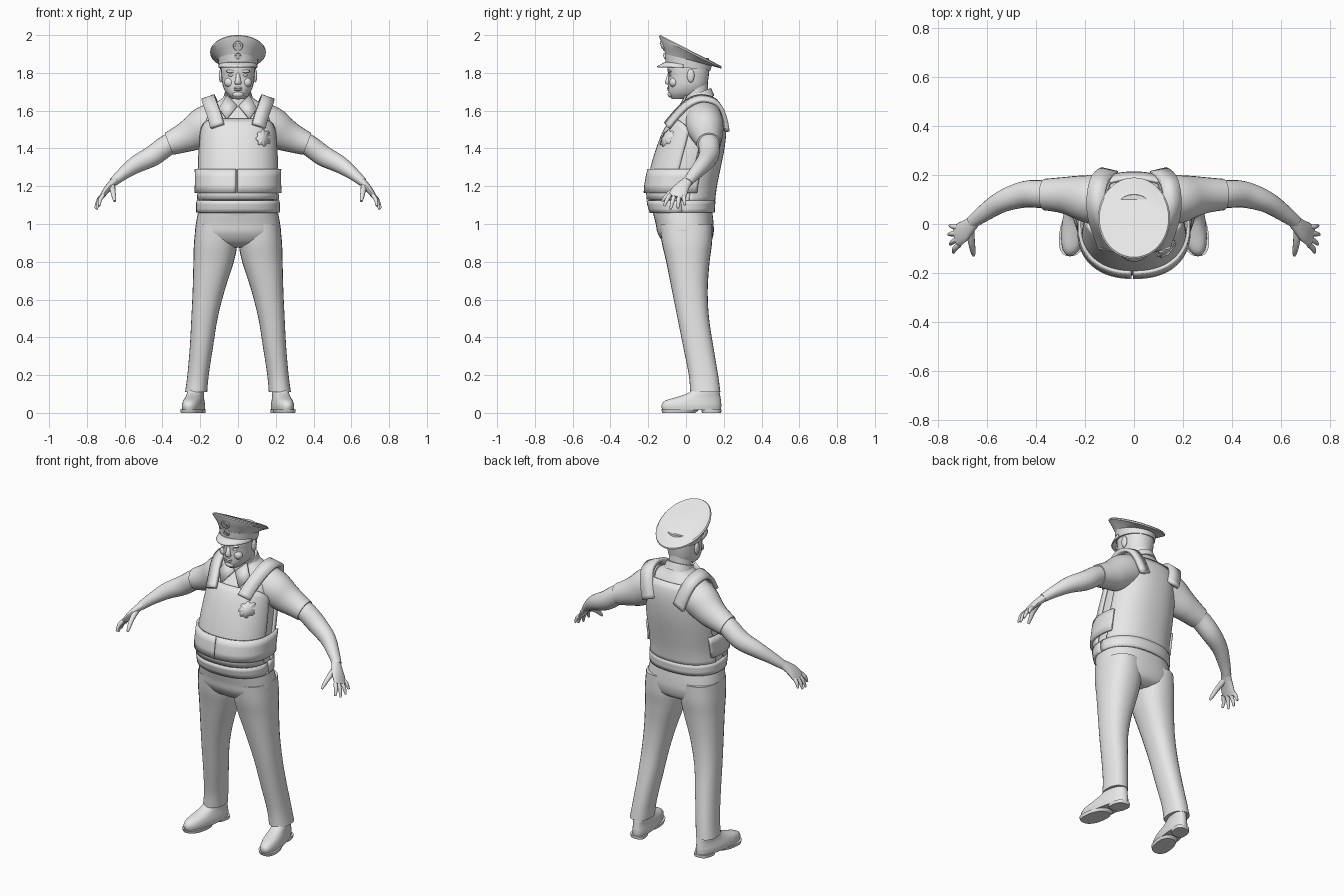
import bpy, bmesh, math
from mathutils import Vector as V

if "Cube" in bpy.data.objects:
    bpy.data.objects.remove(bpy.data.objects["Cube"])

grey = bpy.data.materials.new("plain_grey")
grey.diffuse_color = (0.8, 0.8, 0.8, 1)
grey.use_nodes = True
grey.node_tree.nodes["Principled BSDF"].inputs["Base Color"].default_value = grey.diffuse_color


def finish(name, verts, faces, mirror=False, thick=0, angle=40):
    """Make a smooth-shaded object, optionally thickened and mirrored."""
    me = bpy.data.meshes.new(name)
    me.from_pydata([tuple(v) for v in verts], [], faces)
    bm = bmesh.new()
    bm.from_mesh(me)
    bmesh.ops.recalc_face_normals(bm, faces=bm.faces)
    bm.to_mesh(me)
    bm.free()
    me.materials.append(grey)
    ob = bpy.data.objects.new(name, me)
    bpy.context.collection.objects.link(ob)
    if thick:
        m = ob.modifiers.new("thick", 'SOLIDIFY')
        m.thickness, m.offset = thick, 0
    if mirror:
        m = ob.modifiers.new("mirror", 'MIRROR')
        m.use_clip = m.use_mirror_merge = False
    bpy.ops.object.select_all(action='DESELECT')
    ob.select_set(True)
    bpy.context.view_layer.objects.active = ob
    bpy.ops.object.shade_smooth_by_angle(angle=math.radians(angle))
    return ob


def resample(rows, k=4):
    """Catmull-Rom subdivision of a table of rows."""
    out = []
    for i in range(len(rows) - 1):
        p0, p1, p2 = rows[max(i - 1, 0)], rows[i], rows[i + 1]
        p3 = rows[min(i + 2, len(rows) - 1)]
        for j in range(k):
            t = j / k
            out.append([b + .5 * t * (c - a + t * (2*a - 5*b + 4*c - d + t * (3*b - 3*c + d - a)))
                        for a, b, c, d in zip(p0, p1, p2, p3)])
    return out + [list(rows[-1])]


def power(c, e):
    return math.copysign(abs(c) ** (2 / e), c)


def loft(name, rings, n=28, e=2.0, **kw):
    """Skin closed rings, each (centre, u, v)."""
    verts, faces = [], []
    for c, u, v in rings:
        for i in range(n):
            a = math.tau * i / n
            verts.append(c + u * power(math.cos(a), e) + v * power(math.sin(a), e))
    for r in range(len(rings) - 1):
        for i in range(n):
            j = (i + 1) % n
            faces.append((r*n + i, r*n + j, r*n + n + j, r*n + n + i))
    faces += [tuple(range(n)), tuple(range(len(verts) - n, len(verts)))]
    return finish(name, verts, faces, **kw)


def stack(name, rows, e=2.0, shear=0, **kw):
    """Loft level rings from rows (z, x_left, x_right, y_front, y_back)."""
    return loft(name, [(V(((a + b)/2 + shear * (.1 - (f + k)/2), (f + k)/2, z)), V(((b - a)/2, 0, 0)),
                        V((-shear * (k - f)/2, (k - f)/2, 0))) for z, a, b, f, k in rows], e=e, **kw)


def tube(name, path, n=16, k=4, **kw):
    """Limb along rows (x, y, z, width, depth)."""
    path = resample(path, k)
    rings = []
    for i, p in enumerate(path):
        d = (V(path[min(i + 1, len(path) - 1)][:3]) - V(path[max(i - 1, 0)][:3])).normalized()
        y = V((0, 1, 0))
        u = (y - d * d.y).normalized()
        rings.append((V(p[:3]), u * p[3], d.cross(u) * p[4]))
    return loft(name, rings, n, mirror=True, **kw)


def ball(name, c, r, mirror=False):
    rings = []
    for i in range(9):
        t = math.pi * (i + .15) / 8.3
        s = math.sin(t)
        rings.append((V((c[0], c[1], c[2] + r[2] * math.cos(t))), V((r[0]*s, 0, 0)), V((0, r[1]*s, 0))))
    return loft(name, rings, 14, mirror=mirror, angle=80)


def grid(name, rows, **kw):
    """Open sheet from equal rows of points."""
    w = len(rows[0])
    faces = [(r*w + i, r*w + i + 1, r*w + w + i + 1, r*w + w + i)
             for r in range(len(rows) - 1) for i in range(w - 1)]
    return finish(name, [p for r in rows for p in r], faces, **kw)


# Torso, rows of z, half width, front y, back y
E = 2.3
TORSO = resample([(1.04, .205, -.17, .135), (1.12, .205, -.193, .14), (1.2, .2, -.193, .15),
                  (1.3, .2, -.173, .17), (1.4, .195, -.143, .19), (1.5, .187, -.103, .2),
                  (1.57, .18, -.055, .195), (1.62, .15, -.015, .175), (1.66, .09, 0, .15),
                  (1.68, .07, .01, .14)])
stack("shirt_torso", [(z, -w, w, f, b) for z, w, f, b in TORSO], E, n=40)


def body(z):
    for p, q in zip(TORSO, TORSO[1:]):
        if z <= q[0]:
            t = (z - p[0]) / (q[0] - p[0])
            return [a + (b - a) * t for a, b in zip(p, q)]


def skin(deg, z, off):
    _, w, f, b = body(z)
    a = math.radians(deg)
    return V(((w + off) * power(math.cos(a), E), (f + b)/2 + ((b - f)/2 + off) * power(math.sin(a), E), z))


def front_y(x, z):
    _, w, f, b = body(z)
    return (f + b)/2 - (b - f)/2 * (1 - min(abs(x) / w, 1) ** E) ** (1 / E)


def panel(name, a0, a1, z0, z1, off, thick, scoop=0, cols=28, rws=14):
    """Sheet following the torso, with a scooped top edge."""
    rows = []
    for r in range(rws + 1):
        row = []
        for c in range(cols + 1):
            s = c / cols
            top = z1 - scoop * abs(2*s - 1) ** 4
            row.append(skin(a0 + (a1 - a0) * s, z0 + (top - z0) * r / rws, off))
        rows.append(row)
    return grid(name, rows, thick=thick)


# Vest panels, waist band and loose shirt hem
panel("vest_front", -172, -8, 1.13, 1.555, .009, .012, .06)
panel("vest_back", 12, 168, 1.11, 1.62, .008, .012, .1)
panel("waist_band_left", -90.5, 22, 1.165, 1.29, .022, .014, rws=3)
panel("waist_band_right", -202, -91.5, 1.165, 1.29, .022, .014, rws=3)
panel("shirt_hem", 0, 360, 1.06, 1.125, .01, .012, rws=3, cols=40)

# Shoulder straps
STRAP = resample([(.11, -.1, 1.52), (.125, -.055, 1.575), (.145, 0, 1.63), (.155, .055, 1.66),
                  (.155, .11, 1.663), (.145, .165, 1.64), (.125, .197, 1.58), (.10, .213, 1.5)], 3)
grid("shoulder_strap", [[V(p) - V((.034, .008, -.012)), V(p) + V((.034, .008, -.012))] for p in STRAP],
     thick=.022, mirror=True)

# Collar and its pointed flaps
loft("collar", [(V((0, .065, 1.645)), V((.085, 0, 0)), V((0, .085, .035))),
                (V((0, .058, 1.69)), V((.072, 0, 0)), V((0, .075, .03)))], 28)
finish("collar_flap", [(.004, -.03, 1.625), (.06, 0, 1.68), (.1, -.03, 1.61), (.06, -.075, 1.555)],
       [(0, 1, 2, 3)], thick=.012, mirror=True)

# Scalloped chest badge
pts = []
for i in range(32):
    a, r = math.tau * i / 32, .036 + (.004 if i % 4 < 2 else -.003)
    x, z = .135 + r * math.cos(a), 1.455 + r * math.sin(a) * 1.1
    pts.append(V((x, front_y(min(x, .18), z) - .02, z)))
mid = V((.135, front_y(.135, 1.455) - .024, 1.455))
finish("chest_badge", pts + [mid], [(i, (i + 1) % 32, 32) for i in range(32)], thick=.008)

# Trousers
stack("trouser_hips", resample([(.875, -.1, .1, -.06, .09), (.9, -.19, .19, -.115, .13),
      (.95, -.225, .225, -.15, .146), (1.0, -.223, .223, -.16, .146), (1.06, -.212, .212, -.175, .14),
      (1.1, -.205, .205, -.18, .135)]), 2.4, n=36)
stack("trouser_leg", resample([(.11, .163, .28, .022, .182), (.2, .155, .268, .015, .17),
      (.35, .132, .255, -.015, .145), (.5, .108, .247, -.045, .122), (.65, .07, .24, -.075, .115),
      (.8, .022, .236, -.105, .125), (.9, .004, .233, -.128, .138), (1.0, .01, .223, -.14, .14)]),
      2.3, mirror=True)

# Shoes with separate sole and heel
stack("shoe", resample([(.014, .172, .276, -.125, .185), (.04, .17, .278, -.13, .187),
      (.065, .175, .273, -.11, .185), (.085, .18, .268, -.045, .182), (.11, .182, .266, .02, .178),
      (.15, .187, .261, .04, .17)], 3), 2.3, shear=.16, mirror=True)
stack("shoe_sole", [(0, .17, .278, -.125, .05), (.018, .166, .282, -.132, .07)], 2.4, .16, mirror=True)
stack("shoe_heel", [(0, .18, .27, .085, .186), (.018, .178, .272, .08, .188)], 2.8, .16, mirror=True)

# Sleeves, bare arms, hands
tube("sleeve", [(.08, .09, 1.56, .1, .1), (.17, .1, 1.522, .1, .103), (.24, .112, 1.478, .085, .09),
                (.3, .118, 1.45, .072, .075), (.365, .12, 1.424, .064, .062)], 24)
tube("arm", [(.3, .12, 1.45, .055, .055), (.37, .122, 1.42, .057, .056), (.45, .12, 1.362, .054, .055),
             (.54, .09, 1.315, .044, .046), (.61, .045, 1.265, .035, .033), (.66, .008, 1.222, .027, .024)], 20)
tube("palm", [(.648, .015, 1.232, .027, .022), (.675, -.012, 1.205, .035, .02),
              (.7, -.034, 1.175, .045, .017), (.724, -.05, 1.14, .045, .012)])
FINGERS = [(-.084, .735, -.116, 1.095), (-.06, .748, -.082, 1.078),
           (-.036, .755, -.043, 1.083), (-.014, .75, -.006, 1.1)]
for i, (y, tx, ty, tz) in enumerate(FINGERS):
    m = V((.712, y, 1.155)).lerp(V((tx, ty, tz)), .5) + V((.006, 0, .004))
    tube(f"finger_{i + 1}", [(.712, y, 1.155, .011, .011), (*m, .011, .011),
                             (tx, ty, tz, .006, .006)], 10, 3)
tube("thumb", [(.668, -.02, 1.205, .018, .018), (.662, -.075, 1.172, .014, .014),
               (.656, -.11, 1.14, .011, .011), (.653, -.128, 1.12, .006, .006)], 10, 3)

# Neck and head
loft("neck", [(V((0, .065, 1.62)), V((.07, 0, 0)), V((0, .07, 0))),
              (V((0, .05, 1.7)), V((.066, 0, 0)), V((0, .066, 0))),
              (V((0, .045, 1.78)), V((.07, 0, 0)), V((0, .07, 0)))])
stack("head", resample([(1.662, -.03, .03, -.075, .03), (1.69, -.06, .06, -.092, .085),
      (1.73, -.08, .08, -.094, .11), (1.78, -.087, .087, -.093, .12), (1.83, -.09, .09, -.098, .124),
      (1.88, -.085, .085, -.085, .12)]), 2.2)
loft("nose", [(V((0, -.088, 1.8)), V((.009, 0, 0)), V((0, .008, 0))),
              (V((0, -.094, 1.765)), V((.013, 0, 0)), V((0, .014, 0))),
              (V((0, -.094, 1.747)), V((.02, 0, 0)), V((0, .019, 0))),
              (V((0, -.09, 1.738)), V((.014, 0, 0)), V((0, .012, 0)))], 14, angle=80)
ball("upper_lip", (0, -.092, 1.72), (.026, .008, .006))
ball("lower_lip", (0, -.09, 1.71), (.022, .009, .006))
ball("chin", (0, -.08, 1.687), (.03, .018, .018))
ball("brow", (.037, -.086, 1.808), (.027, .011, .008), True)
ball("eye", (.037, -.083, 1.788), (.015, .009, .007), True)
ball("cheek", (.045, -.065, 1.75), (.028, .024, .026), True)
ball("ear", (.091, .025, 1.785), (.011, .02, .036), True)


# Peaked cap, rows of half width, front y, front z, back y, back z
def tilted(w, fy, fz, by, bz):
    return (V((0, (fy + by)/2, (fz + bz)/2)), V((w, 0, 0)), V((0, (by - fy)/2, (bz - fz)/2)))


loft("cap_band", [tilted(.1, -.106, 1.84, .13, 1.812), tilted(.105, -.112, 1.9, .136, 1.84)], 40)
loft("cap_crown", [tilted(.101, -.108, 1.895, .132, 1.838), tilted(.122, -.122, 1.942, .158, 1.831),
                   tilted(.147, -.141, 1.988, .189, 1.822), tilted(.147, -.142, 1.996, .189, 1.83),
                   tilted(.141, -.135, 2.0, .183, 1.838)], 48, angle=30)
visor = []
for k in range(4):
    t, row = k / 3, []
    for i in range(21):
        s = i / 10 - 1
        a = math.radians(-90 + 78 * s)
        reach = .046 * t * (1 - s * s)
        row.append(V((.103 * math.cos(a), .012 + .118 * math.sin(a) - reach,
                      1.856 - .012 * s * s - .024 * t * (1 - .3 * s * s))))
    visor.append(row)
grid("cap_visor", visor, thick=.007)

# Round cap emblems
for name, y, z, r in (("crown_emblem", -.127, 1.943, .027), ("band_emblem", -.112, 1.885, .02)):
    for q, d in ((1, 0), (.6, .004)):
        loft(name + ("_rim" if q == 1 else "_boss"),
             [(V((0, y + .012, z)), V((r*q, 0, 0)), V((0, -r*q*.4, r*q))),
              (V((0, y - .003 - d, z)), V((r*q*.9, 0, 0)), V((0, -r*q*.36, r*q*.9)))], 20)
